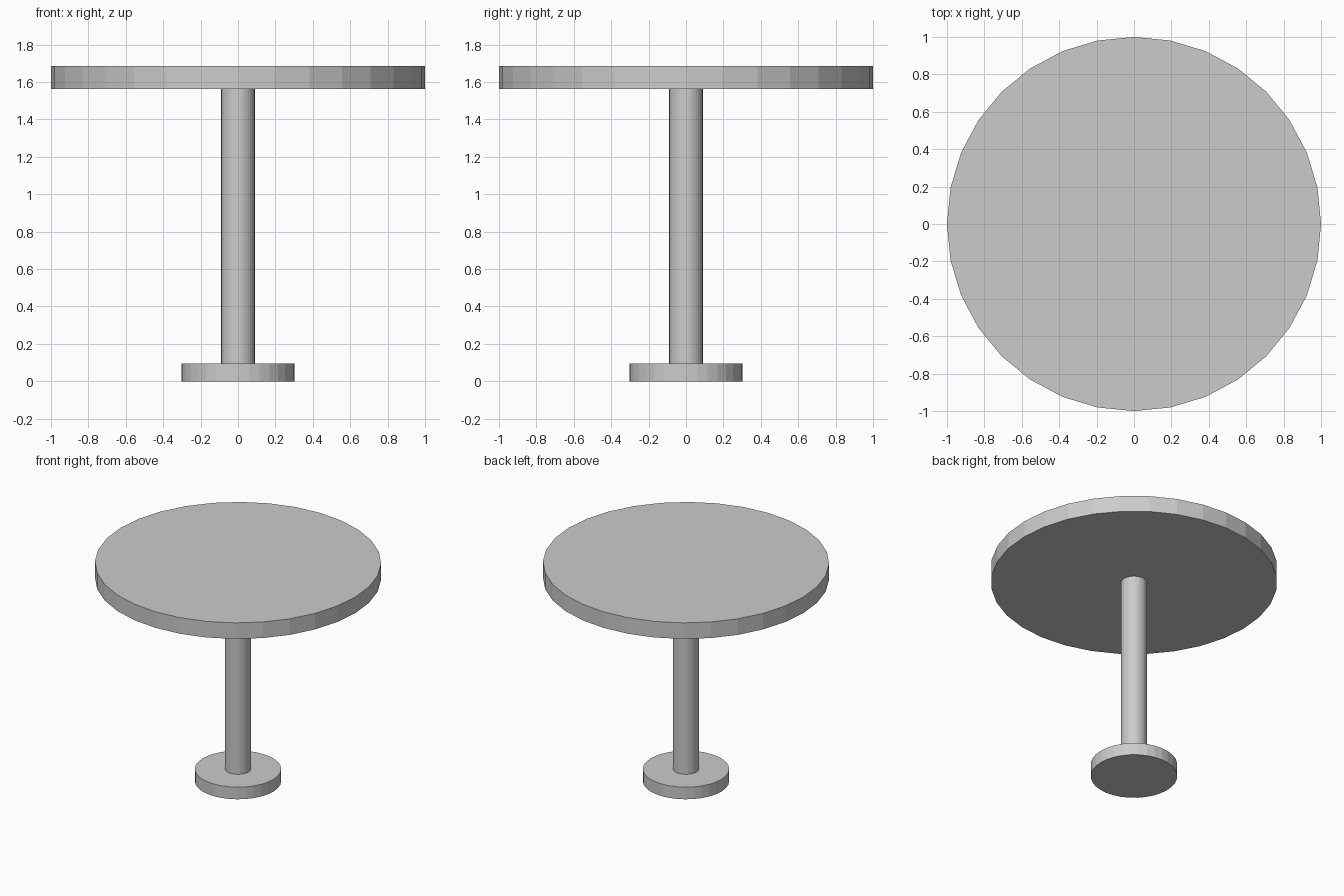
import bpy

if "Cube" in bpy.data.objects:
    bpy.data.objects.remove(bpy.data.objects["Cube"])

SIDES = 32


def disc(name, radius, z_bottom, z_top):
    """Flat-shaded upright cylinder between two heights."""
    bpy.ops.mesh.primitive_cylinder_add(
        vertices=SIDES, radius=radius, depth=z_top - z_bottom,
        location=(0, 0, (z_bottom + z_top) / 2))
    obj = bpy.context.object
    obj.name = obj.data.name = name
    return obj


# Foot, column and round top stacked on one axis
disc("base", 0.302, 0.0, 0.094)
disc("column", 0.09, 0.094, 1.562)
disc("table_top", 1.0, 1.562, 1.686)
